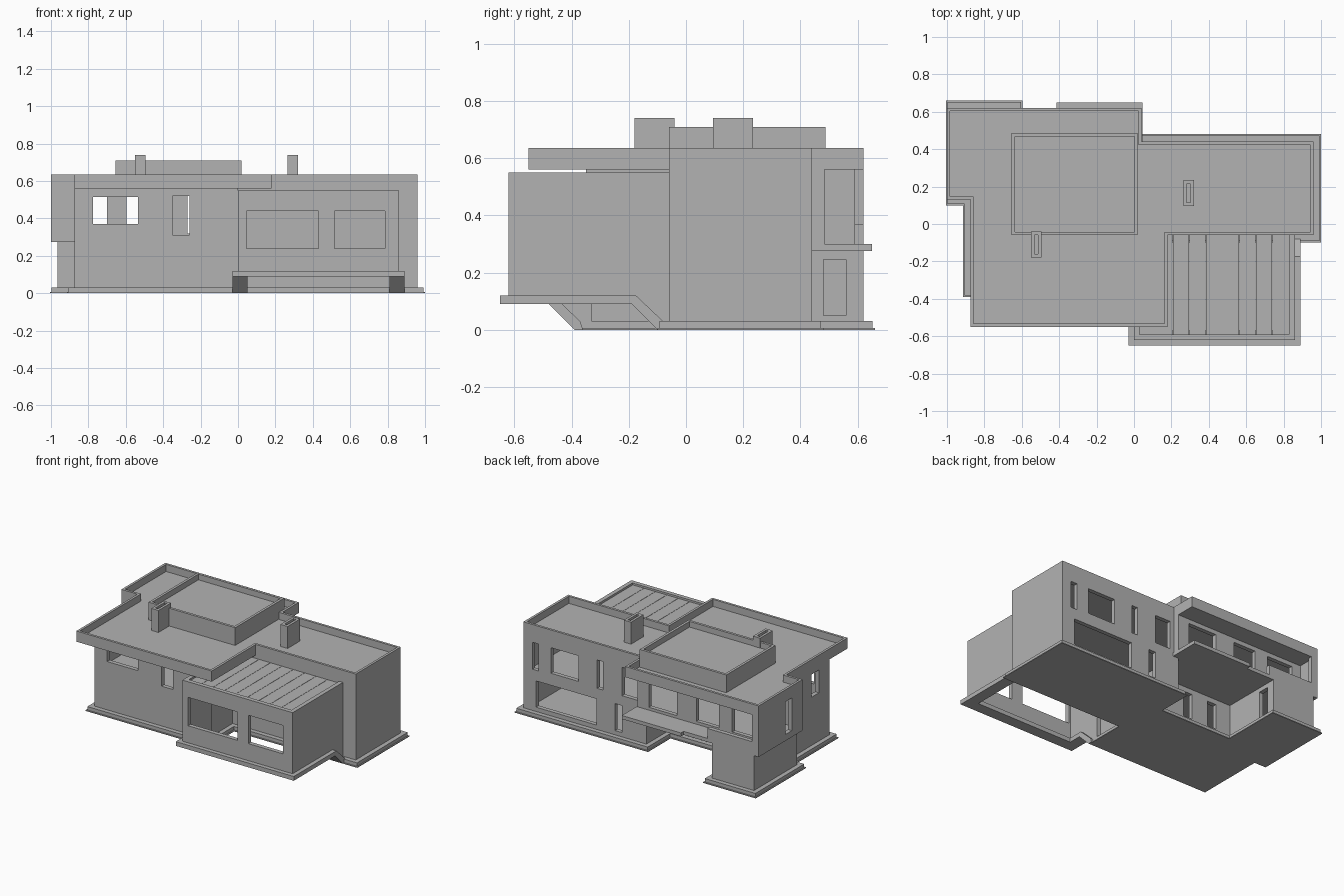
import bpy, bmesh
from mathutils import Vector

cube = bpy.data.objects.get("Cube")
if cube:
    bpy.data.objects.remove(cube, do_unlink=True)

grey = bpy.data.materials.new("plain grey")
grey.use_nodes = True
COLOUR = (0.45, 0.45, 0.45, 1)
grey.diffuse_color = COLOUR
grey.node_tree.nodes["Principled BSDF"].inputs["Base Color"].default_value = COLOUR


def rect(a0, a1, b0, b1):
    return [(a0, b0), (a1, b0), (a1, b1), (a0, b1)]


def offset(loop, d):
    """Move every edge of a counter-clockwise right-angled outline outwards by d."""
    out = []
    for i, p in enumerate(loop):
        p, a, b = Vector(p), Vector(loop[i - 1]), Vector(loop[(i + 1) % len(loop)])
        e, f = (p - a).normalized(), (b - p).normalized()
        out.append(tuple(p + d * Vector((e.y + f.y, -e.x - f.x))))
    return out


def prism(name, axis, lo, hi, *loops):
    """Extrude an outline (further loops are holes) along an axis from lo to hi."""
    curve = bpy.data.curves.new(name, 'CURVE')
    curve.dimensions = '2D'
    curve.fill_mode = 'BOTH'
    curve.extrude = (hi - lo) / 2
    for loop in loops:
        s = curve.splines.new('POLY')
        s.points.add(len(loop) - 1)
        for pt, (a, b) in zip(s.points, loop):
            pt.co = (a, b, 0, 1)
        s.use_cyclic_u = True
    tmp = bpy.data.objects.new(name, curve)
    bpy.context.collection.objects.link(tmp)
    bpy.context.view_layer.update()
    mesh = bpy.data.meshes.new_from_object(
        tmp.evaluated_get(bpy.context.evaluated_depsgraph_get()))
    bpy.data.objects.remove(tmp, do_unlink=True)
    bpy.data.curves.remove(curve)
    bm = bmesh.new()
    bm.from_mesh(mesh)
    mid = (lo + hi) / 2
    for v in bm.verts:
        a, b, c = v.co.x, v.co.y, v.co.z + mid
        v.co = {'X': (c, a, b), 'Y': (a, c, b), 'Z': (a, b, c)}[axis]
    bmesh.ops.remove_doubles(bm, verts=bm.verts, dist=1e-5)
    bmesh.ops.recalc_face_normals(bm, faces=bm.faces)
    for f in bm.faces:
        f.smooth = False
    bm.to_mesh(mesh)
    bm.free()
    mesh.name = name
    mesh.materials.clear()
    mesh.materials.append(grey)
    obj = bpy.data.objects.new(name, mesh)
    bpy.context.collection.objects.link(obj)
    return obj


T = 0.03                                # wall thickness
FLOOR, MID, STOREY, EAVES = 0.03, 0.275, 0.30, 0.56


def wall(name, axis, lo, a0, a1, z0, z1, *holes):
    prism(name, axis, lo, lo + T, rect(a0, a1, z0, z1), *[rect(*h) for h in holes])


# Outlines of the ground floor, upper floor slab and roof
ground = [(-.875, -.35), (0, -.35), (0, -.06), (.96, -.06), (.96, .44), (0, .44),
          (0, .19), (-.635, .19), (-.635, .62), (-.965, .62), (-.965, .14), (-.875, .14)]
storey = [(-.86, -.335), (-.01, -.335), (-.01, -.045), (.945, -.045), (.945, .425),
          (.045, .425), (.045, .65), (-.415, .65), (-.415, .62), (-.999, .62),
          (-.999, .13), (-.86, .13)]
roof = [(-.875, -.55), (.18, -.55), (.18, -.06), (.96, -.06), (.96, .44), (.04, .44),
        (.04, .62), (-1, .62), (-1, .13), (-.875, .13)]

# Base, floors and roof
prism("base_lip", 'Z', 0, .006, offset(ground, .04))
prism("base_slab", 'Z', .006, FLOOR, offset(ground, .032))
prism("upper_floor", 'Z', MID, STOREY, storey)
prism("main_roof", 'Z', EAVES, .585, offset(roof, -.005))
prism("roof_parapet", 'Z', EAVES, .635, roof, offset(roof, -.017))

# West wing walls
wall("west_front_wall", 'Y', -.35, -.875, 0, FLOOR, EAVES,
     (-.775, -.535, .37, .515), (-.35, -.26, .31, .52))
wall("west_side_wall", 'X', -.875, -.35, .16, FLOOR, EAVES, (-.23, -.15, .37, .53))
wall("west_wing_inner_wall", 'X', -T, -.35, -.04, FLOOR, EAVES)
wall("west_lower_return", 'Y', .14, -.965, -.86, FLOOR, MID)
wall("west_upper_return", 'Y', .13, -1, -.86, MID, EAVES)
wall("west_lower_wall", 'X', -.965, .14, .62, FLOOR, MID)
wall("west_upper_wall", 'X', -1, .13, .62, MID, EAVES, (.25, .32, .32, .55))
wall("west_back_wall", 'Y', .59, -.965, -.635, FLOOR, MID)
wall("west_block_east_wall", 'X', -.665, .17, .62, FLOOR, MID, (.48, .56, .05, .245))

# Recessed terrace and balcony
wall("terrace_back_wall", 'Y', .16, -.665, .02, FLOOR, MID,
     (-.52, -.45, .06, .24), (-.32, -.25, .06, .24))
wall("terrace_side_wall", 'X', 0, .16, .44, FLOOR, MID)
wall("balcony_back_wall", 'Y', .455, -.98, .04, STOREY, EAVES,
     (-.9, -.70, .32, .53), (-.595, -.42, .32, .53), (-.27, -.05, .32, .53))
wall("balcony_side_wall", 'X', .01, .42, .485, MID, EAVES)
wall("balcony_parapet", 'Y', .59, -1, -.6, MID, .37)
wall("balcony_pillar", 'Y', .59, -1, -.95, .37, EAVES)

# East block walls
wall("east_back_wall", 'Y', .41, 0, .96, FLOOR, EAVES,
     (.84, .89, .32, .51), (.53, .745, .33, .51), (.34, .385, .32, .52),
     (.07, .19, .32, .52), (.39, .86, .06, .245), (.19, .245, .06, .25))
wall("east_side_wall", 'X', .93, -.06, .44, FLOOR, EAVES)
wall("east_front_wall", 'Y', -.06, -.02, .96, FLOOR, EAVES)

# Raised roof box
box = rect(-.655, .02, -.06, .487)
prism("roof_box_walls", 'Z', .58, .71, box, offset(box, -.018))
prism("roof_box_top", 'Z', .65, .67, offset(box, -.005))

# Chimneys with open flues
for name, x, y in (("west_chimney", -.522, -.11), ("east_chimney", .292, .165)):
    prism(name, 'Z', .58, .74, rect(x - .028, x + .028, y - .07, y + .07),
          rect(x - .01, x + .01, y - .05, y + .05))

# Raised porch: walls with sloped lower corners
wall("porch_front_wall", 'Y', -.62, 0, .86, .1, .55,
     (.045, .43, .24, .44), (.515, .785, .24, .44))
for name, x, slope, end in (("porch_west_wall", 0, -.48, -.33),
                            ("porch_east_wall", .83, -.19, -.06)):
    prism(name, 'X', x, x + T, [(-.62, .1), (slope, .1), (slope + .09, .01),
                               (end, .01), (end, .55), (-.62, .55)])

# Porch skirting that folds down to the base
for name, x0, x1, y in (("porch_west_skirt", -.03, .05, -.48),
                        ("porch_east_skirt", .81, .89, -.19)):
    prism(name, 'X', x0, x1, [(-.65, .09), (y, .09), (y + .09, 0), (y + .12, 0),
                             (y + .11, FLOOR), (y + .015, .12), (-.65, .12)])
prism("porch_front_skirt", 'Z', .09, .12, rect(.05, .81, -.65, -.57))

# Porch roof boards
COUNT = 9
step = .8 / COUNT
for i in range(COUNT):
    x = .03 + i * step
    prism("porch_roof_board", 'Z', .52, .537, rect(x, x + step - .002, -.6, -.05))
